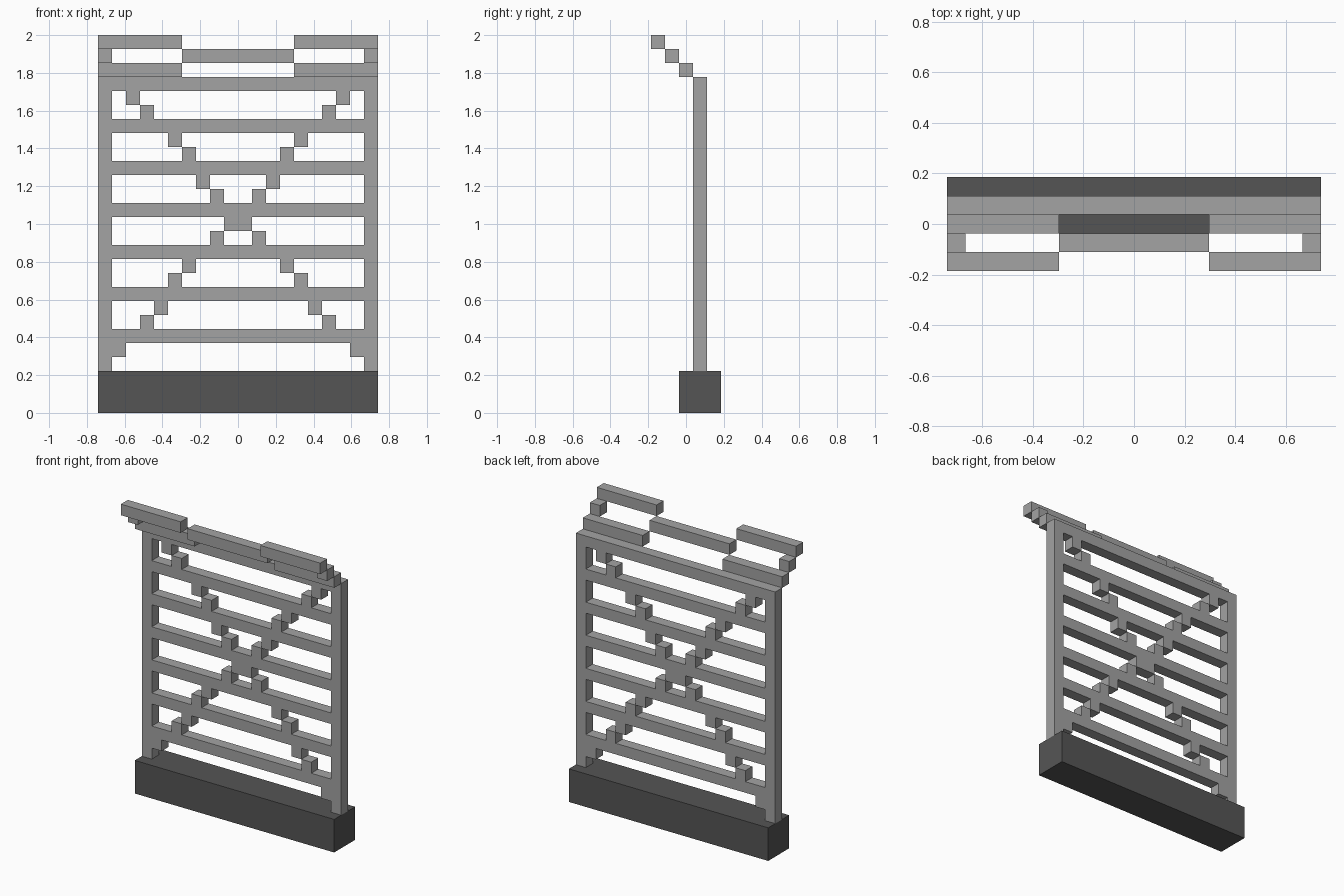
import bpy
import bmesh
from mathutils import Matrix, Vector

if "Cube" in bpy.data.objects:
    bpy.data.objects.remove(bpy.data.objects["Cube"])

U = 2 / 27  # edge of one cell; all parts sit on this grid


def material(name, v):
    m = bpy.data.materials.new(name)
    m.diffuse_color = (v, v, v, 1)
    m.use_nodes = True
    m.node_tree.nodes["Principled BSDF"].inputs["Base Color"].default_value = m.diffuse_color
    return m


STEEL = material("light grey steel", 0.366)
CONCRETE = material("dark grey concrete", 0.091)


def boxes(name, mat, spans):
    """One object from boxes given in cells: (x0, x1, y0, y1, z0, z1)."""
    bm = bmesh.new()
    for x0, x1, y0, y1, z0, z1 in spans:
        centre = Vector((x0 + x1, y0 + y1, z0 + z1)) * (U / 2)
        size = Vector((x1 - x0, y1 - y0, z1 - z0)) * U
        bmesh.ops.create_cube(bm, size=1, matrix=Matrix.Translation(centre) @ Matrix.Diagonal(size).to_4x4())
    mesh = bpy.data.meshes.new(name)
    bm.to_mesh(mesh)
    bm.free()
    mesh.materials.append(mat)
    ob = bpy.data.objects.new(name, mesh)
    bpy.context.collection.objects.link(ob)
    return ob


def mirrored(spans):
    return spans + [(-x1, -x0, *rest) for x0, x1, *rest in spans]


Y = (0.5, 1.5)  # depth of the fence panel

# Footing
boxes("base", CONCRETE, [(-10, 10, -0.5, 2.5, 0, 3)])

# Side posts and evenly spaced rails
boxes("posts", STEEL, mirrored([(9, 10, *Y, 3, 24)]))
boxes("rails", STEEL, [(-9, 9, *Y, z, z + 1) for z in range(5, 24, 3)])

# Stepped cross brace between the rails: row -> column
brace = {4: 8, 6: 6, 7: 5, 9: 4, 10: 3, 12: 1, 13: 0,
         15: 1, 16: 2, 18: 3, 19: 4, 21: 6, 22: 7}
boxes("cross_brace", STEEL, mirrored([(x, x + 1, *Y, z, z + 1) for z, x in brace.items()]))

# Overhanging top, stepping forward one cell per row
boxes("overhang_lower_bars", STEEL, mirrored([(4, 10, -0.5, 0.5, 24, 25)]))
boxes("overhang_middle_bar", STEEL, [(-4, 4, -1.5, -0.5, 25, 26)])
boxes("overhang_end_blocks", STEEL, mirrored([(9, 10, -1.5, -0.5, 25, 26)]))
boxes("overhang_upper_bars", STEEL, mirrored([(4, 10, -2.5, -1.5, 26, 27)]))
